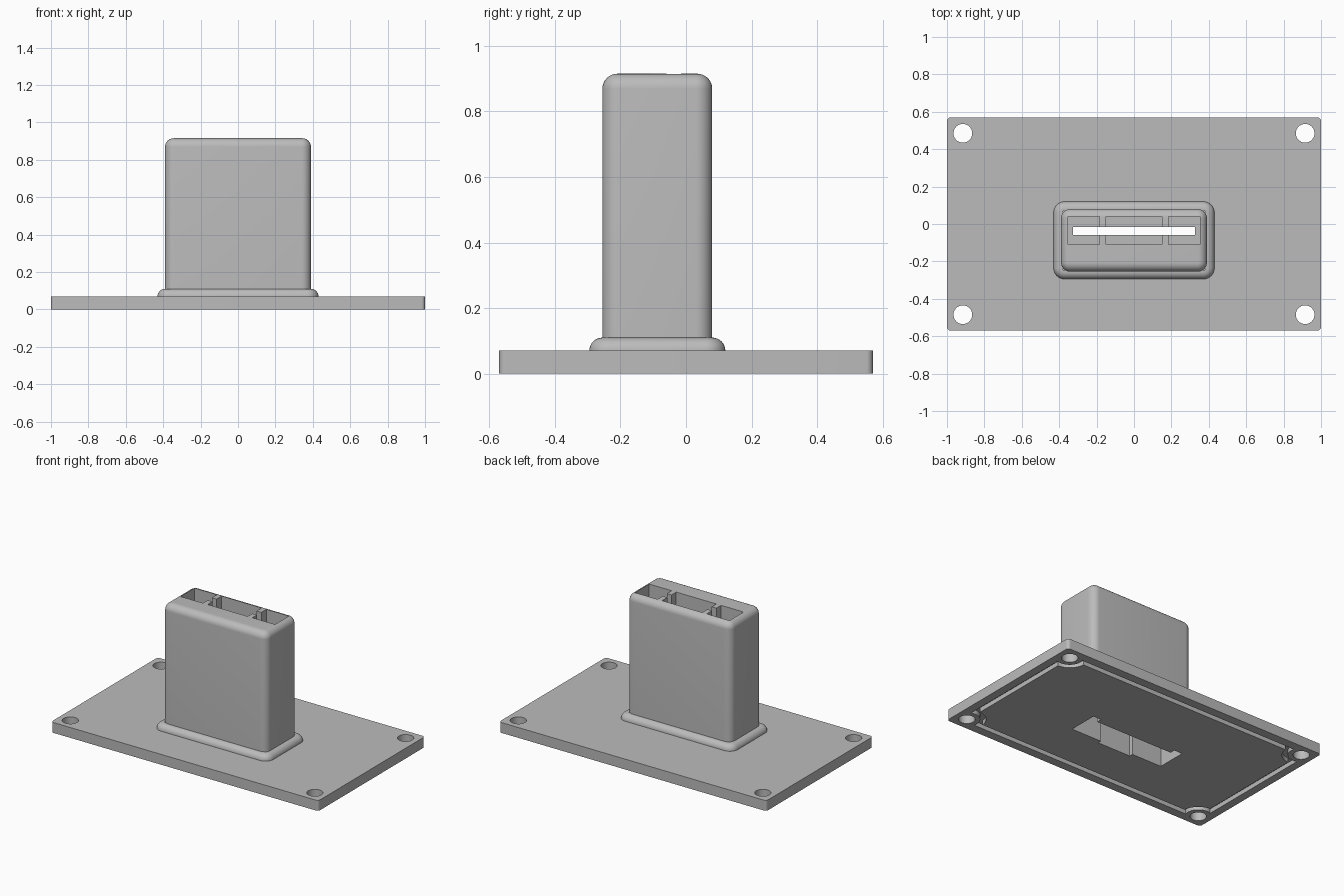
import bpy, bmesh, math

if "Cube" in bpy.data.objects:
    bpy.data.objects.remove(bpy.data.objects["Cube"])

grey = bpy.data.materials.new("plain_grey")
grey.diffuse_color = (0.5, 0.5, 0.5, 1)
grey.use_nodes = True
grey.node_tree.nodes["Principled BSDF"].inputs["Base Color"].default_value = grey.diffuse_color


def finish(name, bm):
    bmesh.ops.recalc_face_normals(bm, faces=bm.faces)
    me = bpy.data.meshes.new(name)
    bm.to_mesh(me)
    bm.free()
    ob = bpy.data.objects.new(name, me)
    bpy.context.collection.objects.link(ob)
    me.materials.append(grey)
    return ob


def box(name, x0, x1, y0, y1, z0, z1, corner=0, top=0):
    """Box with optional rounded upright corners and rounded top rim."""
    bm = bmesh.new()
    bmesh.ops.create_cube(bm, size=1)
    for v in bm.verts:
        v.co = ((x0 + x1) / 2 + v.co.x * (x1 - x0),
                (y0 + y1) / 2 + v.co.y * (y1 - y0),
                (z0 + z1) / 2 + v.co.z * (z1 - z0))
    if corner:
        e = [e for e in bm.edges if abs(e.verts[0].co.z - e.verts[1].co.z) > 1e-4]
        bmesh.ops.bevel(bm, geom=e, offset=corner, segments=8, profile=0.5, affect='EDGES')
    if top:
        e = [e for e in bm.edges if all(abs(v.co.z - z1) < 1e-5 for v in e.verts)]
        bmesh.ops.bevel(bm, geom=e, offset=top, segments=8, profile=0.5, affect='EDGES')
    return finish(name, bm)


def cylinder(name, x, y, r, z0, z1):
    bm = bmesh.new()
    bmesh.ops.create_cone(bm, cap_ends=True, segments=40, radius1=r, radius2=r, depth=z1 - z0)
    bmesh.ops.translate(bm, verts=bm.verts, vec=(x, y, (z0 + z1) / 2))
    return finish(name, bm)


HX, HY = 0.915, 0.485  # screw hole centres


def groove_loop(X, Y, R):
    """Rectangle outline that swings inward around each screw hole."""
    a0, a1 = -math.acos((X - HX) / R), -math.pi - math.asin((Y - HY) / R)
    q = [(HX + R * math.cos(a0 + (a1 - a0) * i / 14),
          HY + R * math.sin(a0 + (a1 - a0) * i / 14)) for i in range(15)]
    return (q + [(-x, y) for x, y in reversed(q)] + [(-x, -y) for x, y in q]
            + [(x, -y) for x, y in reversed(q)])


def groove_cutter(z0, z1):
    bm = bmesh.new()
    outer, inner = groove_loop(0.945, 0.51, 0.082), groove_loop(0.91, 0.475, 0.117)
    rings = [[bm.verts.new((x, y, z)) for x, y in loop]
             for loop, z in ((outer, z0), (outer, z1), (inner, z1), (inner, z0))]
    n = len(outer)
    for k in range(4):
        a, b = rings[k], rings[(k + 1) % 4]
        for i in range(n):
            j = (i + 1) % n
            bm.faces.new((a[i], a[j], b[j], b[i]))
    return finish("groove_cutter", bm)


def cut(ob, cutters):
    bpy.context.view_layer.objects.active = ob
    for c in cutters:
        m = ob.modifiers.new("cut", 'BOOLEAN')
        m.operation, m.solver, m.object = 'DIFFERENCE', 'EXACT', c
        bpy.ops.object.modifier_apply(modifier=m.name)


# Main parts
plate = box("base_plate", -1, 1, -0.57, 0.57, 0, 0.07, corner=0.02)
tower = box("tower", -0.39, 0.39, -0.255, 0.08, 0.07, 0.915, corner=0.05, top=0.046)
collar = box("collar", -0.43, 0.43, -0.295, 0.12, 0.07, 0.11, corner=0.06, top=0.0399)

# Through slot and stepped opening underneath
slot = box("slot_cutter", -0.325, 0.325, -0.06, -0.015, -0.5, 1.5)
under = [box("under_cutter", -0.35, 0.35, -0.165, 0.0, -0.1, 0.4),
         box("under_cutter", -0.125, 0.125, -0.19, -0.01, -0.1, 0.4)]
under += [box("under_cutter", min(s * 0.29, s * 0.35), max(s * 0.29, s * 0.35),
              -0.1, 0.035, -0.1, 0.4) for s in (-1, 1)]

# Three pockets in the top
pockets = [box("pocket_cutter", a, b, -0.11, 0.04, 0.515, 1.2)
           for a, b in ((-0.353, -0.185), (-0.15, 0.15), (0.185, 0.353))]

# Screw holes and sealing groove
holes = [cylinder("hole_cutter", sx * HX, sy * HY, 0.05, -0.1, 0.2)
         for sx in (-1, 1) for sy in (-1, 1)]
groove = groove_cutter(-0.03, 0.03)
core = box("core_cutter", -0.38, 0.38, -0.245, 0.07, -0.1, 0.3)

cut(plate, [slot] + under + holes + [groove])
cut(tower, pockets + under + [slot])
cut(collar, [core])

for c in [slot, groove, core] + under + pockets + holes:
    bpy.data.objects.remove(c)

# Smooth the rounds and keep the edges crisp
for ob in (plate, tower, collar):
    bpy.ops.object.select_all(action='DESELECT')
    ob.select_set(True)
    bpy.context.view_layer.objects.active = ob
    bpy.ops.object.shade_smooth_by_angle(angle=math.radians(30))
